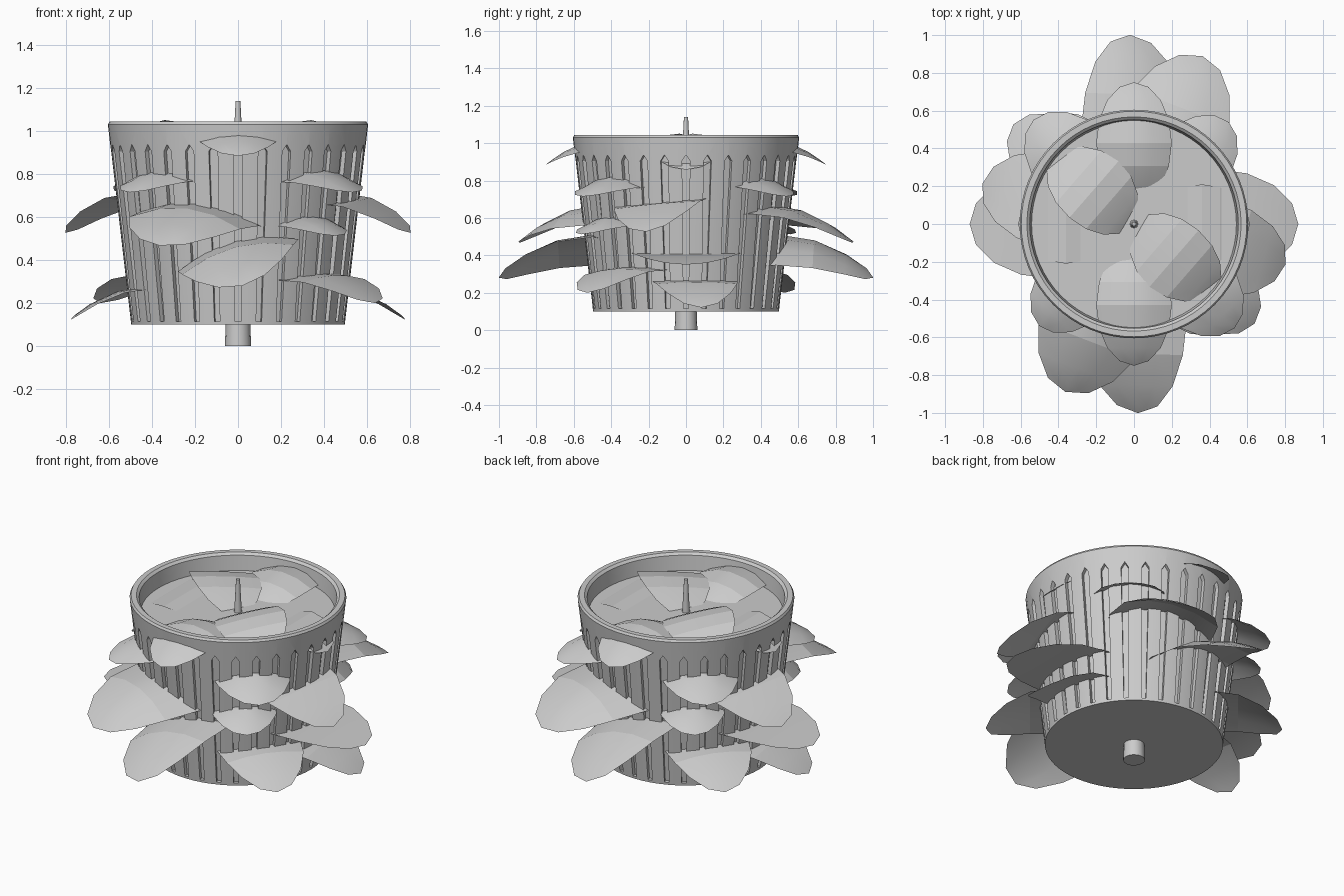
import bpy, bmesh
from math import pi, sin, cos, radians
from mathutils import Matrix, Vector

cube = bpy.data.objects.get("Cube")
if cube:
    bpy.data.objects.remove(cube, do_unlink=True)

grey = bpy.data.materials.new("plain_grey")
grey.use_nodes = True
colour = (0.6, 0.6, 0.6, 1)
grey.diffuse_color = colour
grey.node_tree.nodes["Principled BSDF"].inputs["Base Color"].default_value = colour


def add_object(name, bm):
    bmesh.ops.recalc_face_normals(bm, faces=bm.faces)
    mesh = bpy.data.meshes.new(name)
    bm.to_mesh(mesh)
    bm.free()
    mesh.materials.append(grey)
    obj = bpy.data.objects.new(name, mesh)
    bpy.context.collection.objects.link(obj)
    return obj


def smooth(obj, angle):
    bpy.ops.object.select_all(action='DESELECT')
    obj.select_set(True)
    bpy.context.view_layer.objects.active = obj
    bpy.ops.object.shade_smooth_by_angle(angle=radians(angle))


def lathe(name, profile, steps):
    bm = bmesh.new()
    verts = [bm.verts.new((r, 0, z)) for r, z in profile]
    edges = [bm.edges.new(pair) for pair in zip(verts, verts[1:])]
    bmesh.ops.spin(bm, geom=verts + edges, cent=(0, 0, 0), axis=(0, 0, 1),
                   angle=2 * pi, steps=steps)
    bmesh.ops.remove_doubles(bm, verts=bm.verts, dist=0.0005)
    return add_object(name, bm)


# Tapered pot with a rim and a shallow basin on top
pot = lathe("pot", [(0, .1), (.497, .1), (.605, 1.03), (.597, 1.043), (.567, 1.043),
                    (.552, 1.03), (.542, .94), (0, .94)], 64)

# Pointed slots cut all round the pot wall
SLOTS = 32
outline = [(-.013, .115), (.013, .115), (.021, .905), (0, .937), (-.021, .905)]
bm = bmesh.new()
for i in range(SLOTS):
    turn = Matrix.Rotation(2 * pi * i / SLOTS, 4, 'Z')
    loops = []
    for offset in (-.024, .03):
        loops.append([bm.verts.new(turn @ Vector((.497 + .116 * (z - .1) + offset, y, z)))
                      for y, z in outline])
    inner, outer = loops
    bm.faces.new(inner)
    bm.faces.new(outer)
    for a in range(len(outline)):
        b = (a + 1) % len(outline)
        bm.faces.new((inner[a], inner[b], outer[b], outer[a]))
cutter = add_object("slot_cutter", bm)
cutter.hide_render = True
cut = pot.modifiers.new("slots", 'BOOLEAN')
cut.operation = 'DIFFERENCE'
cut.solver = 'EXACT'
cut.object = cutter
bpy.context.view_layer.objects.active = pot
bpy.ops.object.modifier_apply(modifier=cut.name)
bpy.data.objects.remove(cutter, do_unlink=True)
smooth(pot, 20)

# Centre spike and bottom stem
smooth(lathe("spike", [(0, .93), (.022, .93), (.011, 1.14), (0, 1.14)], 12), 30)
smooth(lathe("stem", [(0, 0), (.061, 0), (.057, .11), (0, .11)], 16), 30)


# Oval leaf, arched along its length and, if domed, across its width
def leaf(name, azimuth, radius, height, length, half_width,
         pitch=0, roll=0, along=.85, across=.85):
    bm = bmesh.new()
    rows, columns = 8, 4
    grid = []
    for i in range(rows + 1):
        t = pi * i / rows
        row = []
        for j in range(columns + 1):
            u = -cos(t) * length / 2
            v = (2 * j / columns - 1) * sin(t) * half_width
            row.append(bm.verts.new((u, v, -(along * u * u + across * v * v) / length)))
        grid.append(row)
    for i in range(rows):
        for j in range(columns):
            bm.faces.new((grid[i][j], grid[i + 1][j], grid[i + 1][j + 1], grid[i][j + 1]))
    bmesh.ops.remove_doubles(bm, verts=bm.verts, dist=0.0005)
    bm.transform(Matrix.Rotation(radians(azimuth), 4, 'Z')
                 @ Matrix.Translation((radius, 0, height))
                 @ Matrix.Rotation(radians(-pitch), 4, 'Y')
                 @ Matrix.Rotation(radians(roll), 4, 'X'))
    obj = add_object(name, bm)
    if sum(p.normal.z for p in obj.data.polygons) < 0:
        obj.data.flip_normals()
    smooth(obj, 15)


# Each leaf has a twin on the opposite side of the pot
leaves = {
    "rim_leaf": dict(azimuth=-90, radius=.43, height=1.02, length=.64, half_width=.2),
    "front_low_leaf": dict(azimuth=-92, radius=.49, height=.49, length=1.02,
                           half_width=.29, roll=15),
    "front_large_leaf": dict(azimuth=-111, radius=.48, height=.67, length=.96,
                             half_width=.3, roll=-6),
    "front_corner_leaf": dict(azimuth=-133, radius=.42, height=.83, length=.62,
                              half_width=.21, pitch=3),
    "side_corner_upper_leaf": dict(azimuth=-46, radius=.45, height=.83, length=.62,
                                   half_width=.22, pitch=3),
    "side_corner_middle_leaf": dict(azimuth=-51, radius=.44, height=.615, length=.55,
                                    half_width=.19, pitch=3),
    "side_corner_low_leaf": dict(azimuth=-40, radius=.43, height=.345, length=.78,
                                 half_width=.24, pitch=3, roll=2, across=.4),
    "side_large_leaf": dict(azimuth=-16, radius=.42, height=.7, length=.82,
                            half_width=.26, roll=5, across=.1),
    "side_flat_leaf": dict(azimuth=0, radius=.43, height=.412, length=.88,
                           half_width=.29, along=.28, across=0),
    "side_low_leaf": dict(azimuth=6, radius=.41, height=.28, length=.75,
                          half_width=.235, across=.15),
    "side_rim_leaf": dict(azimuth=0, radius=.36, height=.955, length=.5,
                          half_width=.21, pitch=2, across=0),
    "basin_leaf": dict(azimuth=139, radius=.28, height=1.03, length=.55,
                       half_width=.2, roll=8, across=.1),
}
for name, shape in leaves.items():
    for suffix, turn in (("_a", 0), ("_b", 180)):
        leaf(name + suffix, **{**shape, "azimuth": shape["azimuth"] + turn})
